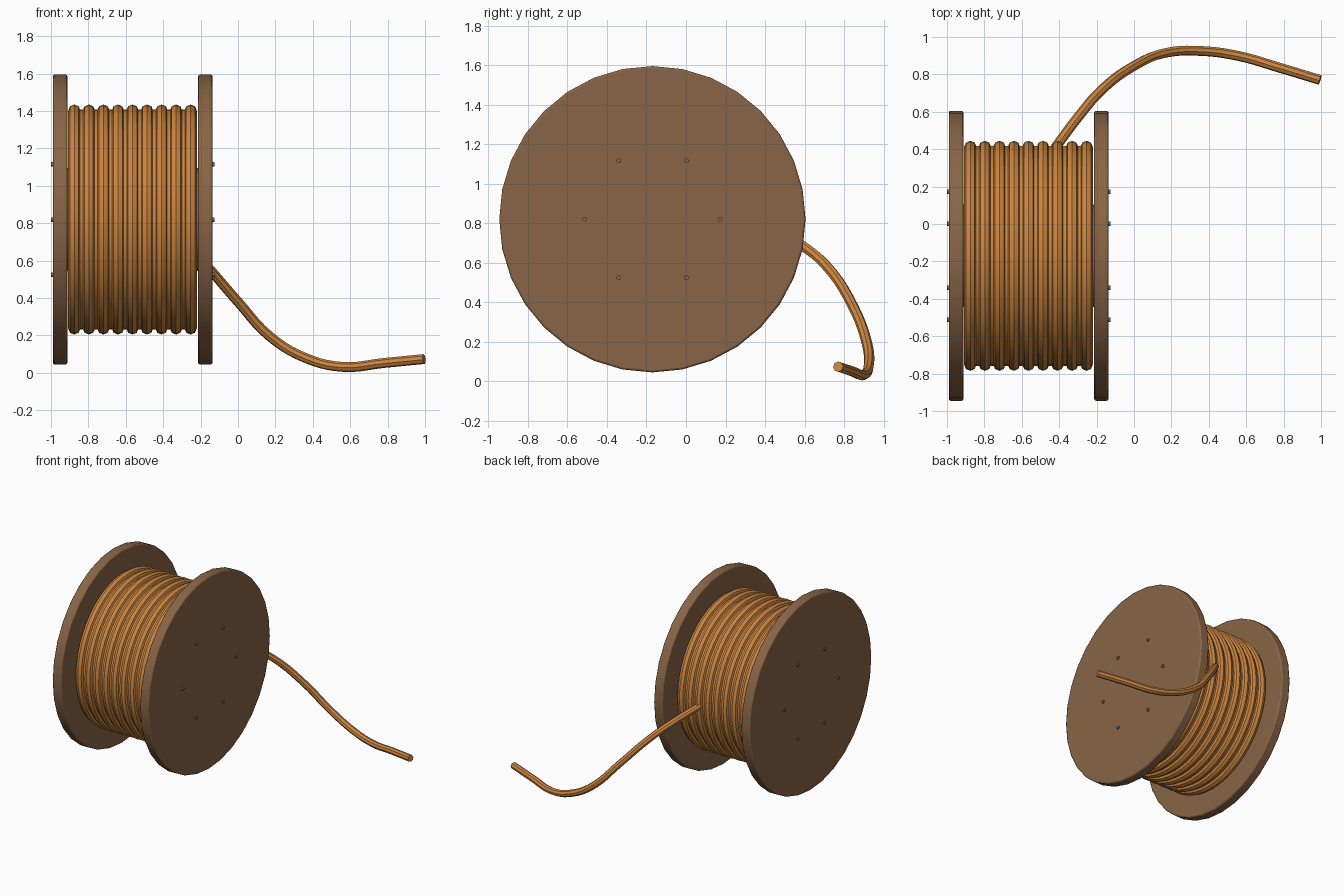
import bpy, math
from mathutils import Vector

if "Cube" in bpy.data.objects:
    bpy.data.objects.remove(bpy.data.objects["Cube"])

CY, CZ = -0.17, 0.82  # spool axis runs along x through this point


def material(name, rgb):
    m = bpy.data.materials.new(name)
    m.diffuse_color = (*rgb, 1)
    m.use_nodes = True
    m.node_tree.nodes["Principled BSDF"].inputs["Base Color"].default_value = m.diffuse_color
    return m


WOOD = material("brown wood", (0.250, 0.130, 0.062))
COPPER = material("copper orange", (0.610, 0.240, 0.052))


def finish(name, mat, bevel=0):
    o = bpy.context.object
    o.name = name
    o.data.materials.append(mat)
    if bevel:
        b = o.modifiers.new("edge", 'BEVEL')
        b.width = bevel
        b.segments = 2
        b.limit_method = 'ANGLE'
        b.angle_limit = math.radians(50)
    bpy.ops.object.shade_smooth_by_angle(angle=math.radians(35))
    return o


def disc(name, mat, x0, x1, r, sides=32, y=CY, z=CZ, bevel=0):
    bpy.ops.mesh.primitive_cylinder_add(
        vertices=sides, radius=r, depth=x1 - x0,
        location=((x0 + x1) / 2, y, z), rotation=(0, math.pi / 2, 0))
    return finish(name, mat, bevel)


# end flanges, each with a ring of six bolts
for side, x0, x1, b0, b1 in (("left", -0.99, -0.912, -1.0, -0.97),
                             ("right", -0.213, -0.136, -0.156, -0.126)):
    disc(side + "_flange", WOOD, x0, x1, 0.775, bevel=0.01)
    for i in range(6):
        a = i * math.pi / 3
        disc(f"{side}_bolt_{i + 1}", WOOD, b0, b1, 0.012, 12,
             CY + 0.342 * math.cos(a), CZ + 0.342 * math.sin(a))

# inner hub and wound core
disc("hub", WOOD, -0.95, -0.17, 0.275)
disc("wound_core", COPPER, -0.905, -0.222, 0.588, 48, bevel=0.01)

# cable turns
for i in range(9):
    bpy.ops.mesh.primitive_torus_add(
        major_segments=48, minor_segments=8, major_radius=0.582, minor_radius=0.033,
        location=(-0.875 + i * 0.0777, CY, CZ), rotation=(0, math.pi / 2, 0))
    finish(f"cable_turn_{i + 1}", COPPER)
    bpy.ops.object.shade_smooth()

# loose cable end trailing to the ground
path = [(-0.42, 0.41, 0.80), (-0.30, 0.57, 0.70), (-0.18, 0.71, 0.585), (0.0, 0.845, 0.38),
        (0.17, 0.915, 0.195), (0.36, 0.925, 0.08), (0.56, 0.898, 0.032),
        (0.78, 0.835, 0.053), (0.995, 0.77, 0.074)]
curve = bpy.data.curves.new("loose_cable", 'CURVE')
curve.dimensions = '3D'
curve.bevel_depth = 0.0265
curve.bevel_resolution = 2
curve.resolution_u = 5
curve.use_fill_caps = True
sp = curve.splines.new('BEZIER')
sp.bezier_points.add(len(path) - 1)
for bp, p in zip(sp.bezier_points, path):
    bp.co = Vector(p)
    bp.handle_left_type = bp.handle_right_type = 'AUTO'
cable = bpy.data.objects.new("loose_cable", curve)
bpy.context.collection.objects.link(cable)
bpy.ops.object.select_all(action='DESELECT')
cable.select_set(True)
bpy.context.view_layer.objects.active = cable
bpy.ops.object.convert(target='MESH')
finish("loose_cable", COPPER)
